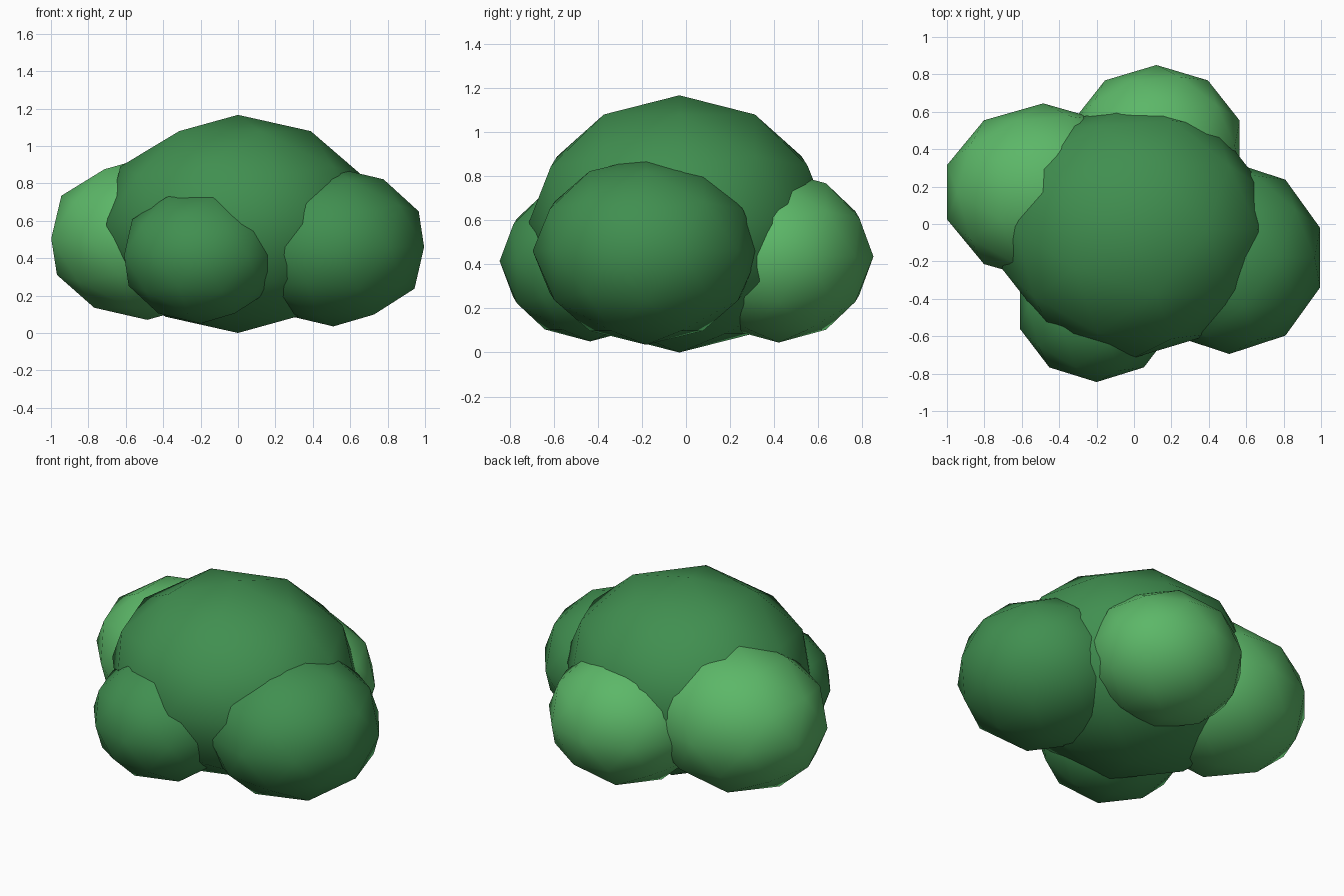
import bpy

default = bpy.data.objects.get("Cube")
if default:
    bpy.data.objects.remove(default, do_unlink=True)


def make_material(name, colour):
    mat = bpy.data.materials.new(name)
    mat.use_nodes = True
    mat.diffuse_color = colour
    mat.node_tree.nodes["Principled BSDF"].inputs["Base Color"].default_value = colour
    return mat


dark = make_material("dark_green", (0.052, 0.275, 0.08, 1))
light = make_material("light_green", (0.107, 0.475, 0.138, 1))


def foliage(name, centre, radii, mat):
    """Low-poly, smooth-shaded clump of leaves."""
    bpy.ops.mesh.primitive_ico_sphere_add(subdivisions=2, radius=1, location=centre)
    clump = bpy.context.object
    clump.name = name
    clump.scale = radii
    bpy.ops.object.transform_apply(location=False, rotation=False, scale=True)
    bpy.ops.object.shade_smooth()
    clump.data.materials.append(mat)


# Large central clump
foliage("main_foliage", (0, -0.03, 0.583), (0.74, 0.685, 0.583), dark)

# Smaller clumps around it
foliage("left_foliage", (0.51, -0.18, 0.46), (0.51, 0.515, 0.425), dark)
foliage("front_foliage", (-0.2, -0.435, 0.415), (0.43, 0.41, 0.365), dark)
foliage("right_foliage", (-0.485, 0.17, 0.505), (0.54, 0.475, 0.435), light)
foliage("back_foliage", (0.12, 0.42, 0.435), (0.468, 0.43, 0.39), light)
